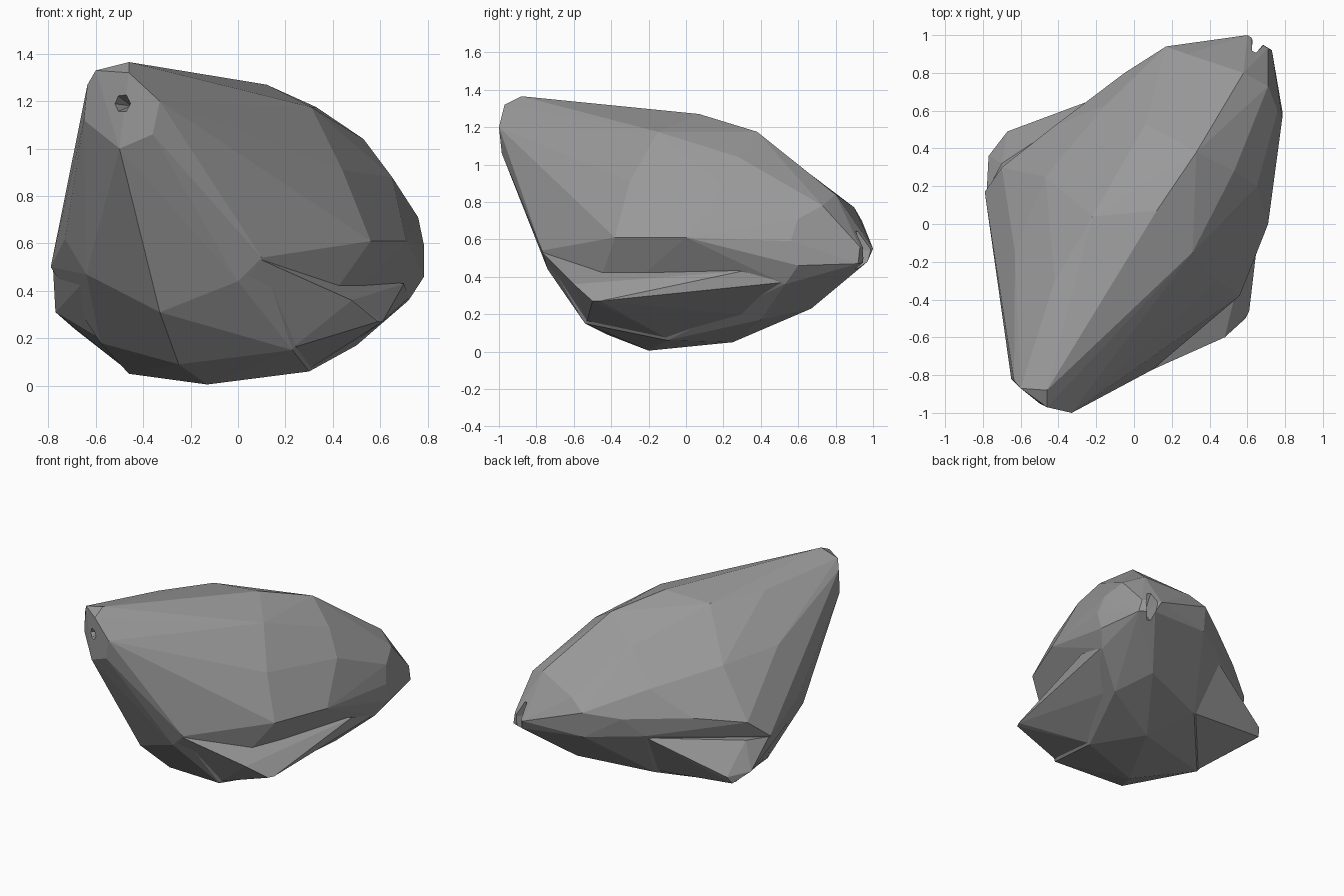
import bpy, bmesh, math
from mathutils import Vector

if "Cube" in bpy.data.objects:
    bpy.data.objects.remove(bpy.data.objects["Cube"])

grey = bpy.data.materials.new("stone grey")
grey.diffuse_color = (0.32, 0.32, 0.32, 1)
grey.use_nodes = True
grey.node_tree.nodes["Principled BSDF"].inputs["Base Color"].default_value = grey.diffuse_color


def hull(name, points):
    """Faceted solid wrapped around a few points."""
    bm = bmesh.new()
    for p in points:
        bm.verts.new(p)
    res = bmesh.ops.convex_hull(bm, input=bm.verts)
    loose = [g for g in res["geom_interior"] if isinstance(g, bmesh.types.BMVert)]
    bmesh.ops.delete(bm, geom=loose, context='VERTS')
    bmesh.ops.dissolve_limit(bm, angle_limit=math.radians(3),
                             verts=bm.verts, edges=bm.edges)
    bmesh.ops.recalc_face_normals(bm, faces=bm.faces)
    me = bpy.data.meshes.new(name)
    bm.to_mesh(me)
    bm.free()
    ob = bpy.data.objects.new(name, me)
    bpy.context.collection.objects.link(ob)
    me.materials.append(grey)
    return ob


def cutter(name, tip, mouth, radius, squash=1.0):
    """Hidden pointed cutter reaching from mouth down to tip."""
    tip, mouth = Vector(tip), Vector(mouth)
    axis = (mouth - tip).normalized()
    u = axis.cross(Vector((0, 0, 1))).normalized()
    v = axis.cross(u)
    ring = [mouth + u * radius * squash * math.cos(a) + v * radius * math.sin(a)
            for a in (i * math.tau / 6 for i in range(6))]
    ob = hull(name, [tip] + ring)
    ob.hide_render = True
    ob.hide_viewport = True
    return ob


def modify(target, operation, other):
    mod = target.modifiers.new(other.name, 'BOOLEAN')
    mod.operation = operation
    mod.solver = 'EXACT'
    mod.object = other
    other.hide_render = True
    other.hide_viewport = True


# Rounded nose at the high front end
nose = [(-.46, -.88, 1.365), (-.6, -.87, 1.33), (-.635, -.83, 1.27),
        (-.65, -.82, 1.12), (-.5, -.95, 1.0), (-.36, -.985, 1.06),
        (-.33, -1.0, 1.2), (-.46, -.97, 1.32)]
# Low rear end
tail = [(.6, 1.0, .55), (.63, .97, .48), (.73, .92, .47), (.71, .93, .56)]
# Ridges running from nose to tail over the top, right, underside and left
top = [(-.15, -.38, 1.30), (.12, .07, 1.27), (.33, .38, 1.175), (.58, .8, .84),
       (-.42, -.3, 1.27), (-.22, .04, 1.25), (.06, .53, 1.05), (.28, .9, .77)]
right = [(.31, -.15, 1.175), (.53, .28, 1.04), (.71, .73, .78),
         (.26, -.58, .83), (.44, -.3, .91), (.65, .2, .88), (.76, .6, .71),
         (.56, -.38, .61), (.71, 0, .61), (.785, .56, .59),
         (.785, .6, .46), (.72, .53, .36)]
under = [(.1, -.77, .54), (0, -.74, .44), (.23, -.54, .15), (.3, -.1, .06),
         (.5, .4, .17), (-.33, -.64, .31), (-.25, -.42, .09), (-.13, -.2, .005),
         (.1, .25, .05), (.4, .67, .23), (-.64, -.42, .47), (-.58, -.1, .18),
         (-.46, .1, .05), (-.1, .5, .18)]
left = [(-.73, -.25, .62), (-.79, .17, .5), (-.63, -.15, .99), (-.47, .25, .95),
        (-.15, .63, .84), (-.7, .3, .62), (-.42, .52, .66), (-.05, .8, .66),
        (.17, .94, .7), (-.16, .7, .53), (.17, .92, .52)]
body = hull("body", nose + tail + top + right + under + left)

# Pinched corners at the lower sides, merged into the body
modify(body, 'UNION', hull("right_corner", [
    (.61, -.46, .27), (.59, -.5, .27), (.61, -.3, .32), (.48, -.6, .36),
    (.1, -.77, .53), (.01, -.73, .43), (.23, -.53, .16), (.3, -.1, .07),
    (.5, -.2, .42), (.72, .52, .37), (.7, .3, .43), (.5, .38, .19)]))
modify(body, 'UNION', hull("left_corner", [
    (-.77, .36, .31), (-.67, .49, .29), (-.69, .46, .24), (-.78, .17, .49),
    (-.7, .32, .5), (-.42, .5, .46), (-.16, .68, .51), (-.11, .49, .19),
    (-.46, .1, .06), (-.57, -.1, .19), (-.63, -.41, .46)]))

# Dent in the nose and the cleft in the tail
modify(body, 'DIFFERENCE',
       cutter("nose_dent", (-.45, -.86, 1.18), (-.53, -1.05, 1.2), .08))
modify(body, 'DIFFERENCE',
       cutter("tail_cleft", (.6, .82, .54), (.69, 1.05, .54), .3, .2))
